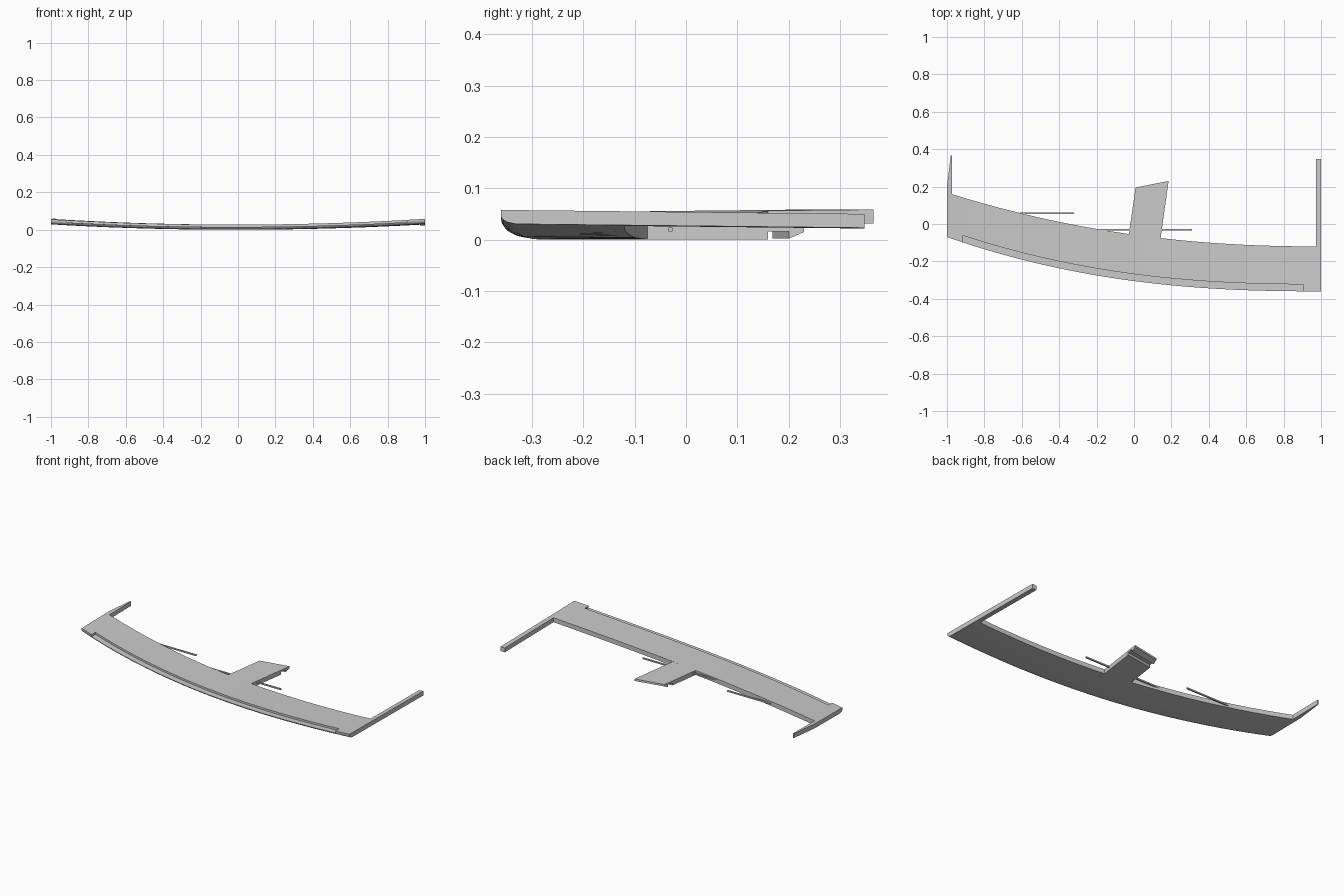
import bpy, bmesh
from mathutils import Vector

cube = bpy.data.objects.get("Cube")
if cube:
    bpy.data.objects.remove(cube, do_unlink=True)

THICK = 0.027
STEP_W, STEP_D = 0.037, 0.012

mat = bpy.data.materials.new("plain_grey")
mat.use_nodes = True
grey = (0.6, 0.6, 0.6, 1)
mat.diffuse_color = grey
mat.node_tree.nodes["Principled BSDF"].inputs["Base Color"].default_value = grey


def lift(x, y):
    """Height of the bowed, slightly twisted underside."""
    return 0.028 * x * x - 0.011 * (y + 0.1) * x


def front_edge(x):
    return -0.36 + 0.29 * ((1 - x) / 2) ** 2.4


def back_edge(x):
    return -0.12 + 0.288 * ((1 - x) / 2) ** 2.2


def loft(name, sections):
    """Skin a row of closed sections and cap both ends."""
    bm = bmesh.new()
    rows = [[bm.verts.new(p) for p in s] for s in sections]
    n = len(rows[0])
    for a, b in zip(rows, rows[1:]):
        for i in range(n):
            j = (i + 1) % n
            bm.faces.new((a[i], a[j], b[j], b[i]))
    bm.faces.new(rows[0][::-1])
    bm.faces.new(rows[-1])
    bmesh.ops.remove_doubles(bm, verts=bm.verts, dist=1e-5)
    bmesh.ops.recalc_face_normals(bm, faces=bm.faces)
    mesh = bpy.data.meshes.new(name)
    bm.to_mesh(mesh)
    bm.free()
    mesh.materials.append(mat)
    ob = bpy.data.objects.new(name, mesh)
    bpy.context.collection.objects.link(ob)
    bpy.ops.object.select_all(action='DESELECT')
    ob.select_set(True)
    bpy.context.view_layer.objects.active = ob
    bpy.ops.object.shade_smooth_by_angle(angle=0.6)
    return ob


# Main curved panel with a rounded lower front and a stepped front ledge
def panel_section(x, stepped):
    f, b = front_edge(x), back_edge(x)
    d = STEP_D if stepped else 0
    outline = [(b, 0), (f + 0.03, 0), (f + 0.013, 0.003), (f + 0.004, 0.008),
               (f, 0.014), (f, THICK - d), (f + STEP_W, THICK - d),
               (f + STEP_W, THICK), (b, THICK)]
    return [(x, y, lift(x, y) + z) for y, z in outline]


LEFT, RIGHT, COUNT = -0.913, 0.905, 32
stations = [(-1, False), (LEFT, False)]
stations += [(LEFT + (RIGHT - LEFT) * i / COUNT, True) for i in range(COUNT + 1)]
stations += [(RIGHT, False), (1, False)]
loft("curved_panel", [panel_section(x, s) for x, s in stations])


# Flat bars running back from each end
def end_bar(name, footprint):
    loft(name, [[(x, y, lift(x, y) + h) for x, y in footprint] for h in (0, THICK)])


end_bar("left_end_bar", [(0.973, -0.15), (1, -0.15), (1, 0.347), (0.973, 0.347)])
end_bar("right_end_bar", [(-1, 0.1), (-0.974, 0.1), (-0.974, 0.365),
                          (-0.98, 0.365), (-1, 0.2)])

# Central tongue, grooved underneath and chamfered at its tip
tongue = [(-0.12, 0), (0.16, 0), (0.16, 0.016), (0.2, 0.016), (0.2, 0.002),
          (0.23, 0.015), (0.23, THICK), (-0.12, THICK)]


def tongue_side(start, end):
    a, b = Vector(start), Vector(end)
    points = []
    for y, z in tongue:
        p = a.lerp(b, (y + 0.12) / 0.35)
        points.append((p.x, p.y, z))
    return points


loft("centre_tongue", [tongue_side((-0.037, -0.12), (0.008, 0.195)),
                       tongue_side((0.136, -0.12), (0.185, 0.23))])


# Slim straight rods behind the panel
def rod(name, x0, x1, y, z, r=0.004):
    loft(name, [[(x, y - r, z - r), (x, y + r, z - r), (x, y + r, z + r),
                 (x, y - r, z + r)] for x in (x0, x1)])


rod("outer_rod", -0.61, -0.32, 0.058, 0.024)
rod("inner_rod", -0.22, 0.31, -0.03, 0.02)
